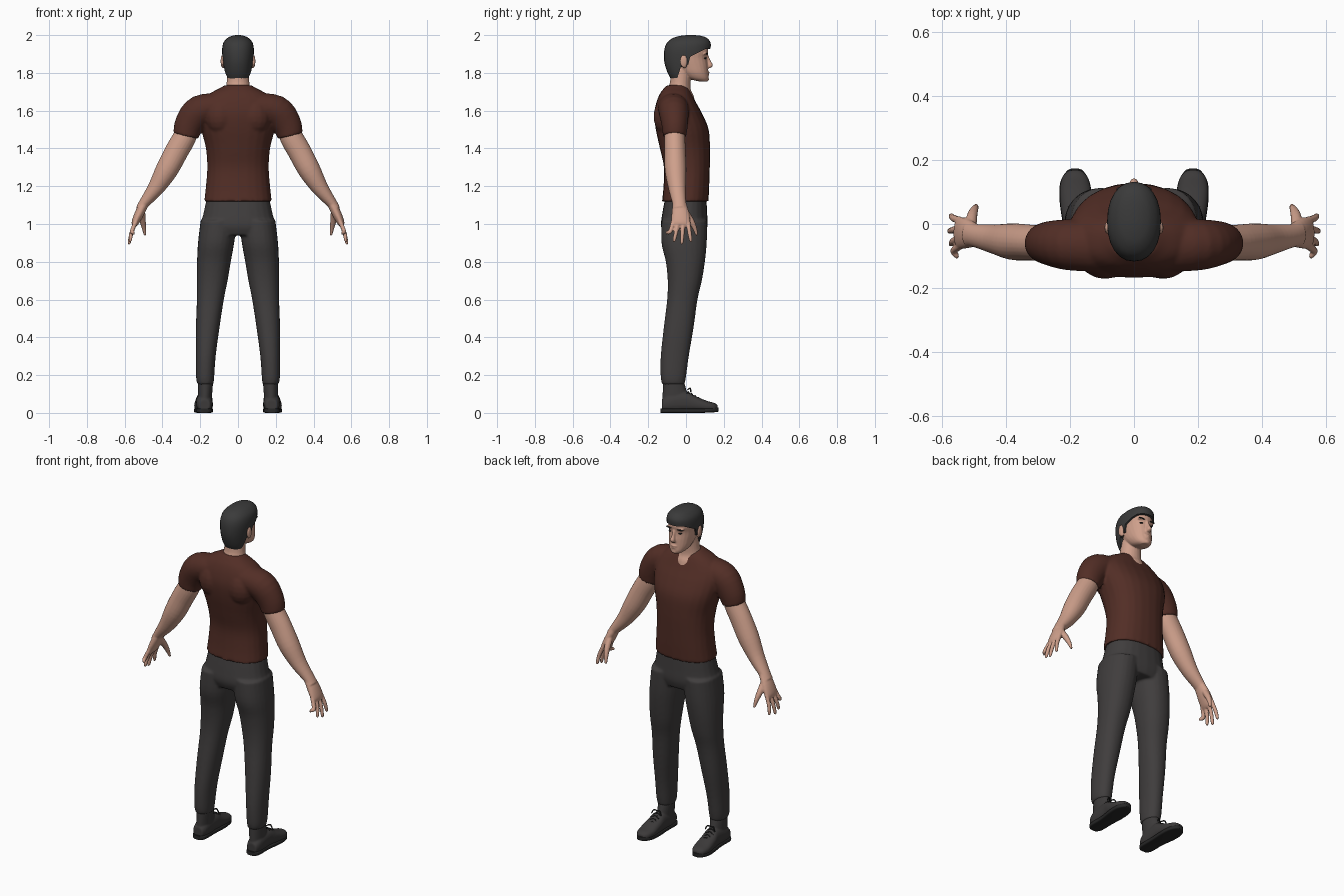
import bpy, bmesh, math
from mathutils import Vector

cube = bpy.data.objects.get("Cube")
if cube:
    bpy.data.objects.remove(cube)


def material(name, colour):
    mat = bpy.data.materials.new(name)
    mat.use_nodes = True
    mat.diffuse_color = (*colour, 1)
    shader = next(n for n in mat.node_tree.nodes if n.type == "BSDF_PRINCIPLED")
    shader.inputs["Base Color"].default_value = (*colour, 1)
    shader.inputs["Roughness"].default_value = 0.8
    return mat


skin = material("skin", (.62, .35, .26))
shirt_brown = material("shirt brown", (.085, .027, .019))
trouser_grey = material("trouser grey", (.051, .047, .047))
shoe_grey = material("shoe grey", (.045, .042, .042))
hair_grey = material("hair charcoal", (.043, .043, .043))
near_black = material("sole black", (.02, .02, .02))

UP, FORWARD = Vector((0, 0, 1)), Vector((0, 1, 0))


def spline(rows, steps=4):
    """Smoothly interpolate between the given cross-sections."""
    rows = [Vector(row) for row in rows]
    result = []
    for i in range(len(rows) - 1):
        a, b = rows[max(i - 1, 0)], rows[i]
        c, d = rows[i + 1], rows[min(i + 2, len(rows) - 1)]
        for s in range(steps):
            t = s / steps
            result.append(b + (c - a) * (t / 2) + (a * 2 - b * 5 + c * 4 - d) * (t * t / 2)
                          + (b * 3 - a - c * 3 + d) * (t ** 3 / 2))
    return result + [rows[-1]]


def loft(bm, rows, ref=FORWARD, fixed=None, power=2, sides=24):
    """Closed tube through rows of x, y, z, width radius, depth radius."""
    rows = spline(rows)
    centres = [Vector(row[:3]) for row in rows]
    rings = []
    for i, row in enumerate(rows):
        along = fixed or (centres[min(i + 1, len(rows) - 1)] - centres[max(i - 1, 0)]).normalized()
        depth = (ref - along * ref.dot(along)).normalized()
        width = depth.cross(along)
        ring = []
        for k in range(sides):
            angle = math.tau * k / sides
            c, s = math.cos(angle), math.sin(angle)
            u = math.copysign(abs(c) ** (2 / power), c) * row[3]
            v = math.copysign(abs(s) ** (2 / power), s) * row[4]
            ring.append(bm.verts.new(centres[i] + width * u + depth * v))
        rings.append(ring)
    for low, high in zip(rings, rings[1:]):
        for k in range(sides):
            j = (k + 1) % sides
            bm.faces.new((low[k], low[j], high[j], high[k]))
    bm.faces.new(rings[0])
    bm.faces.new(rings[-1])


def stack(bm, rows, power=2):
    """Horizontal sections: z, inner x, outer x, back y, front y."""
    loft(bm, [((a + b) / 2, (back + front) / 2, z, (b - a) / 2, (front - back) / 2)
              for z, a, b, back, front in rows], fixed=UP, power=power)


def centred(rows):
    return [(z, -half, half, back, front) for z, half, back, front in rows]


def blob(bm, place, size):
    made = bmesh.ops.create_uvsphere(bm, u_segments=16, v_segments=10, radius=1)["verts"]
    bmesh.ops.scale(bm, vec=size, verts=made)
    bmesh.ops.translate(bm, vec=place, verts=made)


def finish(name, bm, mat, mirror=False, voxel=0, smooth=4, cutter=None):
    """Turn the mesh into an object, blend its volumes and shade it smooth."""
    bmesh.ops.recalc_face_normals(bm, faces=bm.faces)
    mesh = bpy.data.meshes.new(name)
    bm.to_mesh(mesh)
    bm.free()
    obj = bpy.data.objects.new(name, mesh)
    bpy.context.collection.objects.link(obj)
    mesh.materials.append(mat)
    if mirror:
        obj.modifiers.new("mirror", "MIRROR").use_mirror_merge = False
    if voxel:
        remesh = obj.modifiers.new("blend", "REMESH")
        remesh.mode, remesh.voxel_size, remesh.use_smooth_shade = "VOXEL", voxel, True
        soften = obj.modifiers.new("soften", "SMOOTH")
        soften.factor, soften.iterations = 0.5, smooth
    if cutter:
        trim = obj.modifiers.new("trim", "BOOLEAN")
        trim.operation, trim.object, trim.solver = "INTERSECT", cutter, "EXACT"
    bpy.context.view_layer.update()
    evaluated = obj.evaluated_get(bpy.context.evaluated_depsgraph_get())
    baked = bpy.data.meshes.new_from_object(evaluated)
    obj.modifiers.clear()
    obj.data = baked
    baked.materials.clear()
    baked.materials.append(mat)
    bpy.ops.object.select_all(action="DESELECT")
    obj.select_set(True)
    bpy.context.view_layer.objects.active = obj
    bpy.ops.object.shade_smooth_by_angle(angle=math.radians(50))
    return obj


# Shirt: torso blended with both sleeves
bm = bmesh.new()
stack(bm, centred([(1.12, .179, -.127, .119), (1.2, .17, -.119, .123), (1.3, .163, -.117, .126),
                   (1.4, .17, -.138, .127), (1.5, .195, -.16, .12), (1.58, .21, -.168, .088),
                   (1.64, .2, -.158, .055), (1.69, .15, -.138, .03), (1.72, .095, -.115, .012),
                   (1.735, .07, -.1, -.005)]), power=2.3)
loft(bm, [(.08, -.07, 1.63, .065, .08), (.2, -.065, 1.6, .083, .08),
          (.257, -.06, 1.53, .078, .07), (.277, -.06, 1.465, .067, .062)])
for side in (-1, 1):
    blob(bm, (side * .09, -.1, 1.57), (.085, .072, .1))
finish("shirt", bm, shirt_brown, mirror=True, voxel=.007, smooth=6)

# Trousers: pelvis blended with both legs
bm = bmesh.new()
stack(bm, centred([(1.14, .165, -.11, .108), (1.06, .182, -.125, .112), (.99, .194, -.133, .114),
                   (.94, .15, -.115, .1)]), power=2.3)
stack(bm, [(1.02, .005, .198, -.13, .113), (.9, .02, .212, -.13, .11), (.8, .038, .217, -.107, .1),
           (.7, .055, .218, -.097, .084), (.6, .075, .218, -.1, .061), (.45, .098, .223, -.118, .04),
           (.3, .118, .223, -.134, .015), (.19, .126, .222, -.134, 0), (.15, .13, .215, -.126, -.008)],
      power=2.2)
finish("trousers", bm, trouser_grey, mirror=True, voxel=.007, smooth=6)

# Arms and hands
bm = bmesh.new()
loft(bm, [(.26, -.06, 1.53, .055, .05), (.28, -.06, 1.465, .061, .055), (.325, -.058, 1.385, .062, .056),
          (.378, -.055, 1.285, .059, .057), (.435, -.047, 1.19, .044, .046),
          (.497, -.036, 1.11, .028, .036), (.515, -.034, 1.08, .026, .038)])
loft(bm, [(.49, -.036, 1.12, .024, .034), (.52, -.03, 1.06, .025, .046),
          (.543, -.028, 1.01, .02, .05), (.55, -.028, .99, .012, .044)])
for base, tip, bottom, out in ((-.066, -.1, .945, .553), (-.042, -.062, .905, .57),
                               (-.015, -.022, .893, .575), (.01, .025, .905, .57)):
    loft(bm, [(.538, base, 1.02, .012, .012), (.562, (base + tip) / 2, .96, .0115, .0115),
              (out, tip, bottom + .01, .009, .009), (out - .002, tip, bottom, .005, .005)], sides=10)
loft(bm, [(.51, -.015, 1.08, .018, .018), (.505, .025, 1.02, .017, .017),
          (.497, .047, .975, .012, .012), (.492, .057, .94, .007, .007)], sides=10)
finish("arms_and_hands", bm, skin, mirror=True, voxel=.0045, smooth=4)

# Head, neck, nose, lips, chin and ears
bm = bmesh.new()
stack(bm, centred([(1.755, .026, .07, .113), (1.77, .046, .01, .12), (1.8, .061, -.03, .118),
                   (1.84, .068, -.07, .116), (1.88, .072, -.095, .112), (1.92, .074, -.1, .118),
                   (1.96, .063, -.085, .1), (1.985, .03, -.04, .06)]), power=2.2)
stack(bm, centred([(1.64, .08, -.1, .05), (1.68, .078, -.108, .04), (1.71, .068, -.1, .026),
                   (1.75, .06, -.085, .024), (1.82, .055, -.08, .03)]))
loft(bm, [(0, .108, 1.895, .009, .01), (0, .118, 1.865, .009, .012), (0, .127, 1.84, .014, .016),
          (0, .118, 1.825, .012, .01)], fixed=UP)
for x, y, z, w, d, h in ((0, .113, 1.802, .022, .012, .006), (0, .112, 1.79, .02, .011, .006),
                         (0, .108, 1.766, .02, .014, .012), (.034, .1, 1.901, .022, .014, .007),
                         (.083, -.012, 1.862, .009, .02, .034), (.078, -.007, 1.842, .009, .012, .018)):
    blob(bm, (x, y, z), (w, d, h))
finish("head", bm, skin, mirror=True, voxel=.004, smooth=3)

# Eyes and eyebrows
bm = bmesh.new()
blob(bm, (.032, .1, 1.878), (.011, .01, .004))
blob(bm, (.034, .109, 1.902), (.021, .008, .004))
finish("eyes_and_brows", bm, near_black, mirror=True)

# Hair: cap trimmed to a side outline with a fringe, sideburns and nape
bm = bmesh.new()
outline = ((-.2, 1.765), (-.048, 1.765), (-.028, 1.83), (.012, 1.845), (.022, 1.885),
           (.055, 1.903), (.1, 1.925), (.2, 1.935), (.2, 2.1), (-.2, 2.1))
face = bm.faces.new([bm.verts.new((-.2, y, z)) for y, z in outline])
pushed = bmesh.ops.extrude_face_region(bm, geom=[face])["geom"]
bmesh.ops.translate(bm, vec=(.4, 0, 0), verts=[v for v in pushed if isinstance(v, bmesh.types.BMVert)])
outline_cutter = finish("hair_cutter", bm, hair_grey)
bm = bmesh.new()
stack(bm, centred([(1.76, .052, -.075, .02), (1.8, .07, -.097, .08), (1.86, .08, -.115, .122),
                   (1.92, .084, -.115, .129), (1.96, .077, -.1, .13), (1.985, .055, -.068, .11),
                   (1.996, .032, -.03, .08), (2, .012, .005, .045)]), power=2.2)
finish("hair", bm, hair_grey, cutter=outline_cutter)
bpy.data.objects.remove(outline_cutter)

# Shoes: ankle shaft blended with the foot
bm = bmesh.new()
stack(bm, [(.02, .14, .215, -.128, .02), (.08, .138, .213, -.125, .012), (.16, .132, .212, -.122, -.008)])
loft(bm, [(.178, -.128, .04, .03, .03), (.178, -.09, .05, .042, .046), (.178, 0, .058, .044, .054),
          (.181, .05, .047, .048, .042), (.183, .11, .034, .049, .03), (.184, .15, .03, .038, .023),
          (.184, .168, .026, .018, .014)], ref=UP, fixed=FORWARD, power=2.4)
finish("shoes", bm, shoe_grey, mirror=True, voxel=.005, smooth=4)

# Soles: thin slabs following the foot
bm = bmesh.new()
loft(bm, [(.178, -.135, .012, .022, .012), (.178, -.11, .012, .041, .012), (.178, -.02, .012, .042, .012),
          (.182, .07, .012, .05, .012), (.184, .13, .014, .046, .012), (.184, .165, .017, .026, .012),
          (.184, .173, .018, .01, .01)], ref=UP, fixed=FORWARD, power=5)
finish("soles", bm, near_black, mirror=True)

# Laces: arched cords across the front of each shoe, with a bow
bm = bmesh.new()
for i in range(5):
    y, z = .012 + i * .018, .113 - i * .0105
    for slant in (-1, 1):
        loft(bm, [(.18 + s * .024, y + s * slant * .006, z - abs(s) * .011, .003, .003)
                  for s in (-1, 0, 1)], sides=6)
for side in (-1, 1):
    loft(bm, [(.178, .008, .122, .003, .003), (.178 + side * .02, .022, .13, .004, .004),
              (.178 + side * .032, .026, .108, .003, .003)], ref=UP + FORWARD, sides=6)
finish("laces", bm, near_black, mirror=True)
